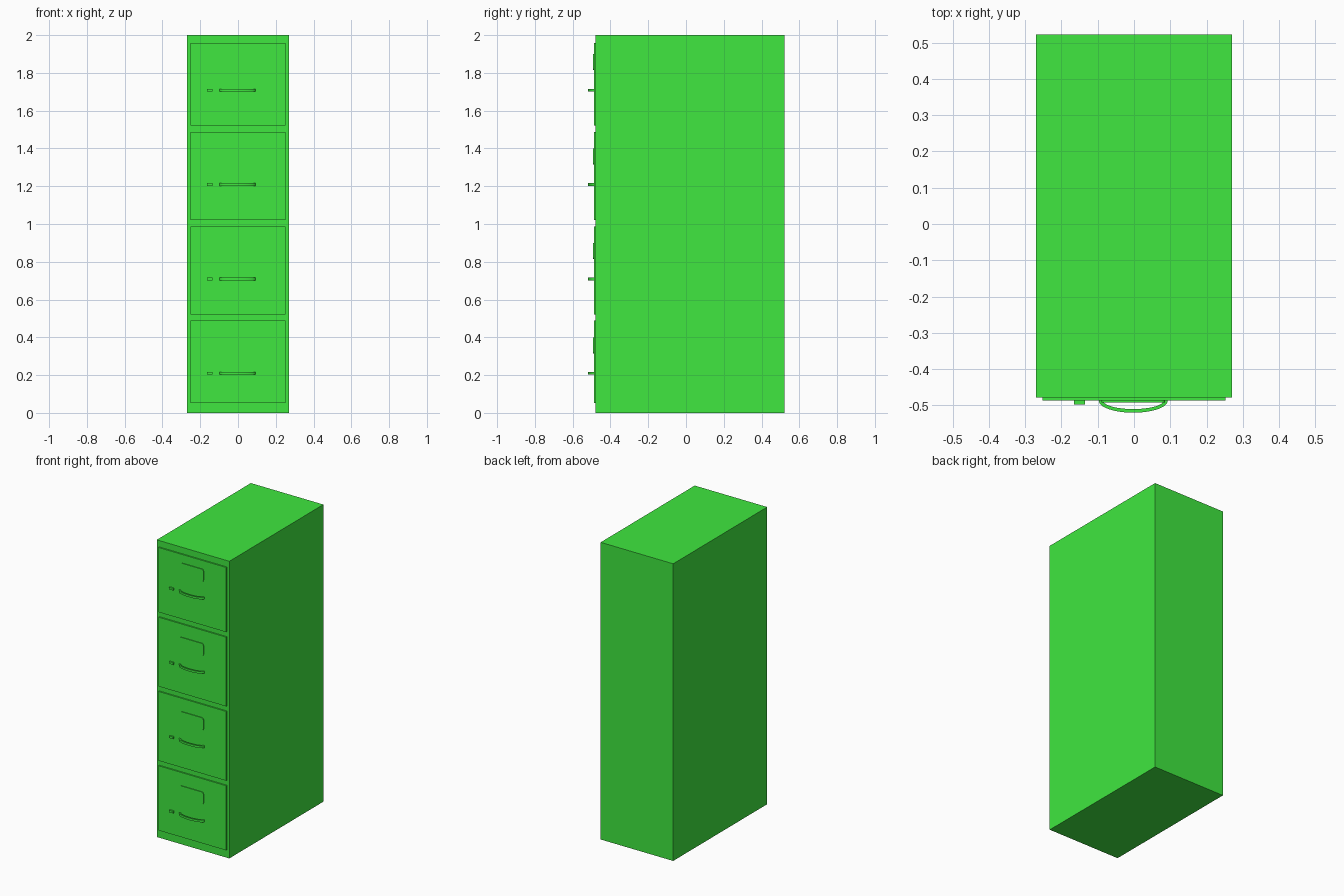
import bpy, bmesh
from math import sin, cos, pi
from mathutils import Vector

if "Cube" in bpy.data.objects:
    bpy.data.objects.remove(bpy.data.objects["Cube"])

green = bpy.data.materials.new("green_paint")
green.diffuse_color = (0.05, 0.8, 0.05, 1)
green.use_nodes = True
green.node_tree.nodes["Principled BSDF"].inputs["Base Color"].default_value = green.diffuse_color


def finish(name, bm):
    bmesh.ops.recalc_face_normals(bm, faces=bm.faces)
    mesh = bpy.data.meshes.new(name)
    bm.to_mesh(mesh)
    bm.free()
    ob = bpy.data.objects.new(name, mesh)
    bpy.context.collection.objects.link(ob)
    mesh.materials.append(green)
    return ob


def box(name, lo, hi):
    bm = bmesh.new()
    bmesh.ops.create_cube(bm, size=1)
    for v in bm.verts:
        v.co = Vector([(a + b) / 2 + c * (b - a) for a, b, c in zip(lo, hi, v.co)])
    return finish(name, bm)


def prism(name, outline, offset):
    bm = bmesh.new()
    face = bm.faces.new([bm.verts.new(p) for p in outline])
    ext = bmesh.ops.extrude_face_region(bm, geom=[face], use_keep_orig=True)
    verts = [g for g in ext["geom"] if isinstance(g, bmesh.types.BMVert)]
    bmesh.ops.translate(bm, verts=verts, vec=offset)
    ob = finish(name, bm)
    bpy.ops.object.select_all(action="DESELECT")
    ob.select_set(True)
    bpy.context.view_layer.objects.active = ob
    bpy.ops.object.shade_smooth_by_angle()
    return ob


def label_outline(x0, x1, z0, z1, y, r, steps=4):
    # Rectangle with rounded corners
    corners = [(x1 - r, z1 - r), (x0 + r, z1 - r), (x0 + r, z0 + r), (x1 - r, z0 + r)]
    return [(cx + r * cos((q + i / steps) * pi / 2), y, cz + r * sin((q + i / steps) * pi / 2))
            for q, (cx, cz) in enumerate(corners) for i in range(steps + 1)]


def handle_outline(z, steps=20):
    # Bowed grip: outer arc, then inner arc back
    def arc(rx, ry):
        return [(-0.002 - rx * cos(pi * i / steps), -0.487 - ry * sin(pi * i / steps), z)
                for i in range(steps + 1)]
    return arc(0.095, 0.033) + arc(0.083, 0.023)[::-1]


# Cabinet carcass
box("cabinet_body", (-0.27, -0.478, 0), (0.27, 0.522, 2))

# Four drawers, each with label plate, handle and latch
for n, (z0, z1) in enumerate([(0.053, 0.488), (0.522, 0.988), (1.022, 1.488), (1.522, 1.957)]):
    base = 0.5 * n
    box(f"drawer_front_{n + 1}", (-0.252, -0.487, z0), (0.252, -0.475, z1))
    prism(f"label_plate_{n + 1}",
          label_outline(-0.09, 0.086, base + 0.315, base + 0.4, -0.485, 0.012), (0, -0.007, 0))
    prism(f"drawer_handle_{n + 1}", handle_outline(base + 0.202), (0, 0, 0.014))
    box(f"drawer_latch_{n + 1}", (-0.165, -0.497, base + 0.202), (-0.135, -0.485, base + 0.216))
